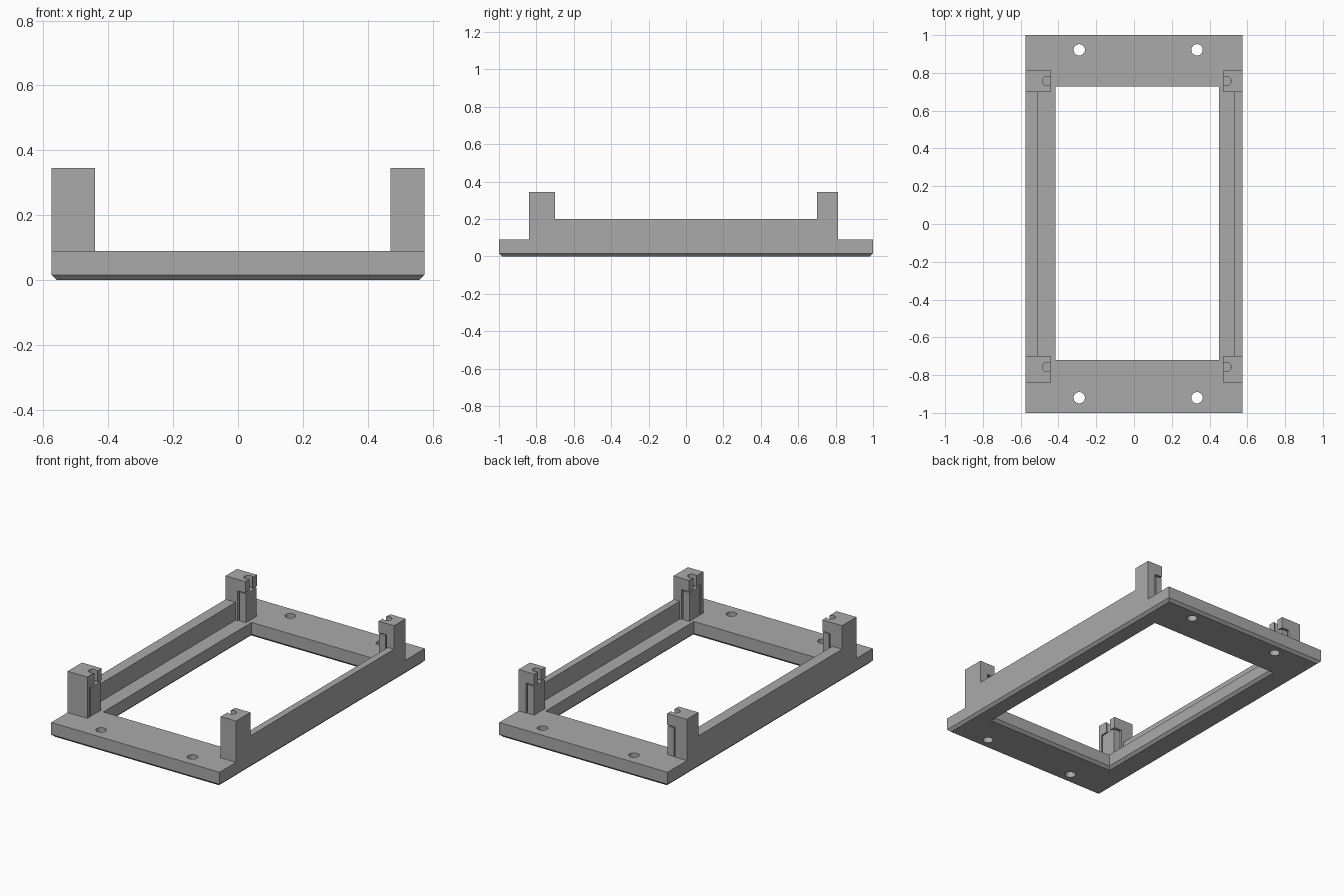
import bpy, bmesh, math

if "Cube" in bpy.data.objects:
    bpy.data.objects.remove(bpy.data.objects["Cube"])

grey = bpy.data.materials.new("plain grey")
grey.diffuse_color = (0.40, 0.40, 0.40, 1)
grey.use_nodes = True
grey.node_tree.nodes["Principled BSDF"].inputs["Base Color"].default_value = grey.diffuse_color


def new_object(name, bm):
    bmesh.ops.recalc_face_normals(bm, faces=bm.faces)
    mesh = bpy.data.meshes.new(name)
    bm.to_mesh(mesh)
    bm.free()
    mesh.materials.append(grey)
    obj = bpy.data.objects.new(name, mesh)
    bpy.context.collection.objects.link(obj)
    return obj


def box(name, x0, x1, y0, y1, z0, z1, flare=0.0, flare_h=0.0):
    """Box whose bottom ring grows (or shrinks) by flare below flare_h."""
    bm = bmesh.new()
    levels = [(z0, flare), (z1, 0)]
    if flare:
        levels.insert(1, (flare_h, 0))
    rings = []
    for z, f in levels:
        corners = [(x0 - f, y0 - f), (x1 + f, y0 - f), (x1 + f, y1 + f), (x0 - f, y1 + f)]
        rings.append([bm.verts.new((x, y, z)) for x, y in corners])
    bm.faces.new(rings[0])
    bm.faces.new(rings[-1])
    for a, b in zip(rings, rings[1:]):
        for i in range(4):
            j = (i + 1) % 4
            bm.faces.new((a[i], a[j], b[j], b[i]))
    return new_object(name, bm)


def cylinder(name, x, y, z0, z1, radius):
    bm = bmesh.new()
    bmesh.ops.create_cone(bm, cap_ends=True, segments=32, radius1=radius, radius2=radius, depth=z1 - z0)
    bmesh.ops.translate(bm, vec=(x, y, (z0 + z1) / 2), verts=bm.verts)
    return new_object(name, bm)


def cut(target, cutter):
    mod = target.modifiers.new("cut", 'BOOLEAN')
    mod.operation = 'DIFFERENCE'
    mod.solver = 'EXACT'
    mod.object = cutter
    bpy.context.view_layer.objects.active = target
    bpy.ops.object.modifier_apply(modifier=mod.name)
    bpy.data.objects.remove(cutter)


BASE, TOP = 0.09, 0.345

# Base frame with bevelled underside, window and four screw holes
frame = box("base_frame", -0.575, 0.575, -1, 1, 0, BASE, -0.016, 0.016)
cut(frame, box("window_cutter", -0.416, 0.449, -0.719, 0.727, -0.0001, 0.2, 0.016, 0.016))
for x in (-0.29, 0.334):
    for y in (-0.92, 0.922):
        cut(frame, cylinder("hole_cutter", x, y, -0.1, 0.2, 0.03))

# Low side walls between the posts
box("left_wall", -0.575, -0.507, -0.70, 0.70, BASE, 0.2)
box("right_wall", 0.533, 0.575, -0.70, 0.70, BASE, 0.2)

# Corner posts with a notched screw hole over a slim inner column
GAP, POCKET_TOP = 0.008, 0.275
for side, s, outer, inner, depth in (("left", 1, -0.575, -0.44, 0.052),
                                     ("right", -1, 0.575, 0.47, 0.052)):
    for end, y0, y1, yc in (("front", -0.84, -0.70, -0.757), ("back", 0.70, 0.812, 0.757)):
        post = box(f"{side}_{end}_post", min(outer, inner), max(outer, inner), y0, y1, BASE, TOP)
        wall = inner - s * depth          # back wall of the pocket
        p0 = yc - 0.06
        p1 = yc + 0.06
        far = inner + s * 0.05
        cut(post, box("pocket_cutter", min(wall, far), max(wall, far), p0, p1, BASE - 0.05, POCKET_TOP))
        cut(post, cylinder("screw_cutter", inner - s * 0.02, yc, 0.2, 0.4, 0.025))
        near = wall + s * GAP
        box(f"{side}_{end}_column", min(near, inner), max(near, inner),
            max(p0 + GAP, y0), min(p1 - GAP, y1), BASE, POCKET_TOP - GAP)
